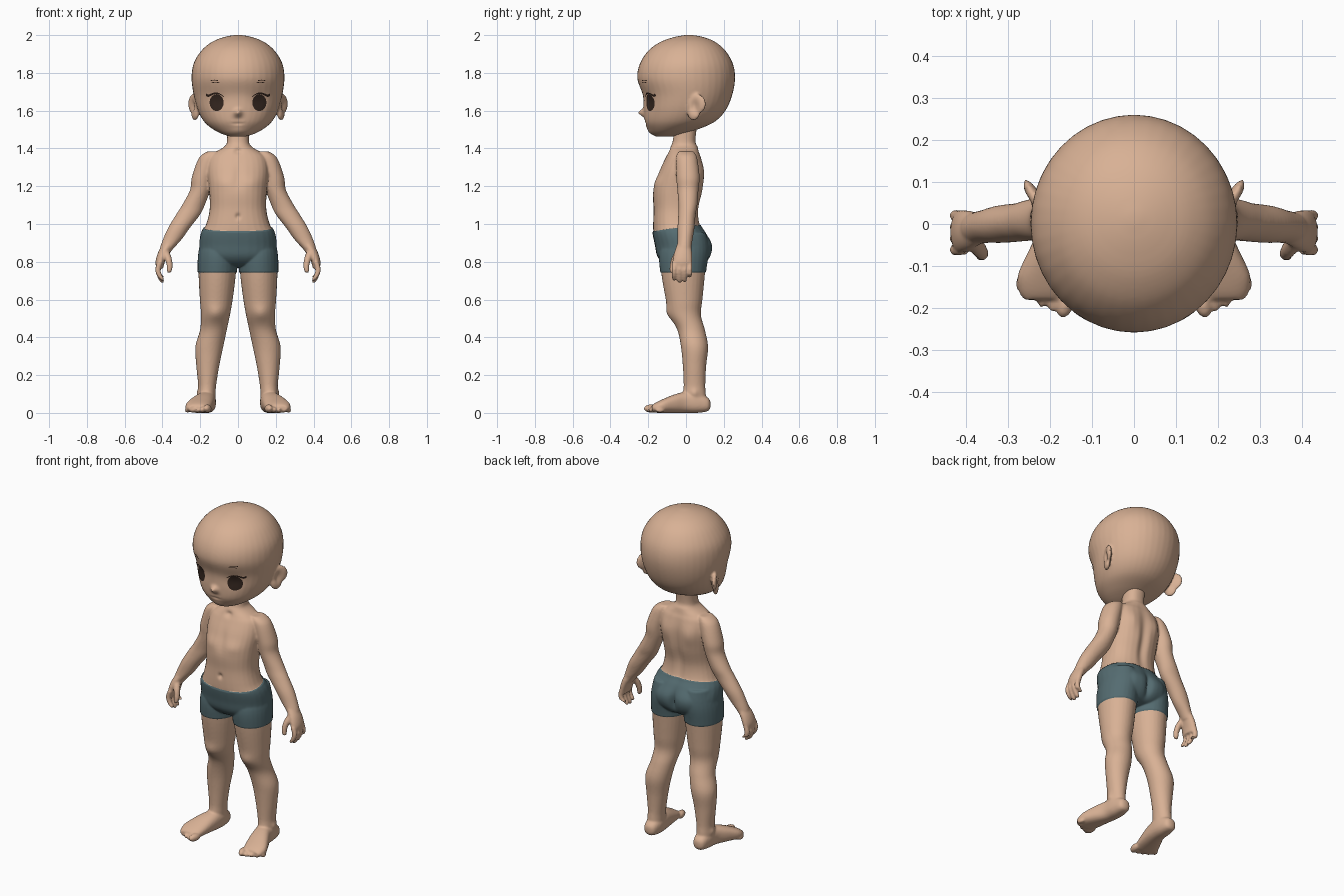
import bpy, bmesh, math
from mathutils import Vector, Matrix
from mathutils.bvhtree import BVHTree

if "Cube" in bpy.data.objects:
    bpy.data.objects.remove(bpy.data.objects["Cube"])


def material(name, rgb):
    m = bpy.data.materials.new(name)
    m.use_nodes = True
    m.diffuse_color = (*rgb, 1)
    m.node_tree.nodes["Principled BSDF"].inputs["Base Color"].default_value = (*rgb, 1)
    return m


SKIN = material("skin", (0.69, 0.44, 0.30))
CLOTH = material("shorts_cloth", (0.09, 0.15, 0.165))
EYE = material("eye_brown", (0.035, 0.02, 0.014))
LASH = material("lash_dark", (0.03, 0.016, 0.011))


def spline(rows, steps=5):
    """Smooth curve through rows of numbers."""
    pts = [rows[0], *rows, rows[-1]]
    for a, b, c, d in zip(pts, pts[1:], pts[2:], pts[3:]):
        for k in range(steps):
            t = k / steps
            yield [q + 0.5 * t * (r - p + t * (2 * p - 5 * q + 4 * r - s + t * (3 * (q - r) + s - p)))
                   for p, q, r, s in zip(a, b, c, d)]
    yield rows[-1]


def loft(bm, rows, side=1, axis="z", power=2.0, n=28):
    """Skin over oval rings: (position on axis, centre x, other centre, radius x, other radius)."""
    rings = []
    for t, cx, co, rx, ro in spline(rows):
        ring = []
        for i in range(n):
            a = math.tau * i / n
            c, s = (math.copysign(abs(f) ** (2 / power), f) for f in (math.cos(a), math.sin(a)))
            x, o = side * (cx + rx * c), co + ro * s
            ring.append(bm.verts.new((x, o, t) if axis == "z" else (x, t, o)))
        rings.append(ring)
    for r, q in zip(rings, rings[1:]):
        for i in range(n):
            j = (i + 1) % n
            bm.faces.new((r[i], r[j], q[j], q[i]))
    bm.faces.new(rings[0])
    bm.faces.new(rings[-1])


def blob(bm, centre, radii, turn=0):
    m = Matrix.Translation(centre) @ Matrix.Rotation(turn, 4, "Z") @ Matrix.Diagonal((*radii, 1))
    bmesh.ops.create_uvsphere(bm, u_segments=24, v_segments=16, radius=1, matrix=m)


def push(bm, centre, size, move):
    """Soft sculpt stroke."""
    for v in bm.verts:
        d = sum(((p - c) / s) ** 2 for p, c, s in zip(v.co, centre, size))
        if d < 6:
            v.co += Vector(move) * math.exp(-d)


def fuse(bm, name, voxel):
    """Blend overlapping volumes into one smooth skin."""
    me = bpy.data.meshes.new(name)
    bm.to_mesh(me)
    bm.free()
    ob = bpy.data.objects.new(name, me)
    bpy.context.collection.objects.link(ob)
    mod = ob.modifiers.new("blend", "REMESH")
    mod.mode, mod.voxel_size = "VOXEL", voxel
    mod = ob.modifiers.new("soften", "SMOOTH")
    mod.factor, mod.iterations = 0.5, 5
    out = bpy.data.meshes.new_from_object(ob.evaluated_get(bpy.context.evaluated_depsgraph_get()))
    ob.modifiers.clear()
    ob.data = out
    out.name = name
    out.materials.clear()
    out.materials.append(SKIN)
    bm = bmesh.new()
    bm.from_mesh(out)
    return ob, bm


def finish(ob, bm):
    bmesh.ops.recalc_face_normals(bm, faces=bm.faces)
    for f in bm.faces:
        f.smooth = True
    bm.to_mesh(ob.data)
    bm.free()


# Torso and neck
bm = bmesh.new()
loft(bm, [(1.53, 0, 0, .06, .06), (1.44, 0, -.01, .058, .06), (1.41, 0, -.01, .072, .072),
          (1.38, 0, -.012, .12, .082), (1.35, 0, -.014, .15, .095), (1.28, 0, -.024, .162, .118),
          (1.18, 0, -.042, .153, .132), (1.08, 0, -.052, .15, .12), (1.0, 0, -.05, .168, .124),
          (.95, 0, -.035, .192, .137), (.89, 0, -.015, .2, .145), (.83, 0, -.012, .195, .135),
          (.79, 0, -.01, .15, .1), (.775, 0, -.01, .08, .05)], power=2.3)

for s in (1, -1):
    # Leg
    loft(bm, [(.95, .105, 0, .075, .1), (.85, .107, -.012, .098, .124), (.74, .11, -.015, .099, .116),
              (.6, .115, -.01, .087, .097), (.52, .119, -.005, .077, .084), (.44, .13, .027, .071, .073),
              (.35, .152, .045, .074, .072), (.25, .16, .045, .061, .062), (.15, .163, .045, .048, .057),
              (.1, .165, .045, .046, .06), (.03, .165, .055, .044, .055)], s)
    # Foot and toes
    loft(bm, [(.13, .165, .045, .012, .015), (.115, .165, .045, .035, .036), (.06, .165, .055, .048, .055),
              (0, .17, .056, .051, .056), (-.06, .188, .049, .061, .049), (-.12, .207, .037, .069, .037),
              (-.16, .212, .028, .062, .027), (-.18, .212, .025, .05, .016)], s, "y", 2.4)
    for i in range(5):
        r = .022 if i == 0 else .0165 - .0008 * i
        blob(bm, (s * (.162 + .0265 * i), -.185 + .003 * i * i, r + .001), (r * .95, r * 1.8, r), s * .25)
    # Arm
    loft(bm, [(1.385, .13, 0, .03, .04), (1.35, .155, .003, .052, .056), (1.25, .188, .01, .056, .062),
              (1.18, .2, .01, .054, .056), (1.1, .236, .01, .06, .05), (1.05, .264, .005, .064, .046),
              (.98, .312, 0, .058, .045), (.92, .347, -.005, .05, .04), (.87, .378, -.01, .036, .038),
              (.84, .39, -.012, .025, .035)], s)
    # Palm, fingers and thumb
    loft(bm, [(.9, .365, -.01, .03, .034), (.85, .394, -.015, .029, .047), (.8, .412, -.018, .025, .052),
              (.765, .414, -.018, .018, .045)], s)
    for i, tip in enumerate((.7, .688, .692, .715)):
        y = -.062 + .0275 * i
        loft(bm, [(.8, .412, y, .015, .013), (.76, .424, y, .015, .0135), (.73, .417, y, .0145, .013),
                  (tip + .01, .403, y, .013, .012), (tip, .398, y, .006, .006)], s, n=14)
    loft(bm, [(.86, .385, -.035, .02, .02), (.82, .37, -.058, .019, .019), (.78, .362, -.07, .016, .016),
              (.75, .364, -.074, .013, .013), (.742, .366, -.074, .006, .006)], s, n=14)

body, bm = fuse(bm, "body", .006)

# Surface modelling: navel, spine, seat, chest, collarbones, shoulder blades, knees
push(bm, (0, -.172, 1.04), (.012, .03, .014), (0, .012, 0))
push(bm, (0, .08, 1.15), (.025, .05, .16), (0, -.016, 0))
push(bm, (0, .13, .86), (.02, .06, .06), (0, -.025, 0))
push(bm, (0, -.15, 1.25), (.02, .05, .07), (0, .006, 0))
push(bm, (0, -.09, 1.385), (.02, .04, .015), (0, .01, 0))
for s in (1, -1):
    push(bm, (s * .08, .08, 1.27), (.04, .05, .06), (0, .01, 0))
    push(bm, (s * .085, .12, .88), (.05, .06, .06), (0, .008, 0))
    push(bm, (s * .075, -.15, 1.22), (.05, .05, .035), (0, -.007, 0))
    push(bm, (s * .12, -.085, .53), (.04, .04, .04), (0, -.01, 0))
    push(bm, (s * .21, .045, .105), (.018, .02, .02), (s * .007, 0, 0))

# Shorts: clean waist and hem cuts, then colour by height
HEM, WAIST, SLOPE = .742, .985, .13
for co, no in (((0, 0, HEM), (0, 0, 1)), ((0, 0, WAIST), (0, -SLOPE, 1))):
    bmesh.ops.bisect_plane(bm, geom=bm.verts[:] + bm.edges[:] + bm.faces[:], plane_co=co, plane_no=no)
body.data.materials.append(CLOTH)
for f in bm.faces:
    c = f.calc_center_median()
    f.material_index = int(abs(c.x) < .25 and HEM < c.z < WAIST + SLOPE * c.y)
bm.normal_update()
for v in [v for v in bm.verts if v.link_faces and all(f.material_index for f in v.link_faces)]:
    v.co += v.normal * .005
finish(body, bm)

# Head and ears
bm = bmesh.new()
loft(bm, [(1.462, 0, -.115, .035, .04), (1.475, 0, -.1, .08, .08), (1.5, 0, -.07, .13, .13),
          (1.54, 0, -.035, .178, .185), (1.6, 0, -.008, .212, .217), (1.68, 0, .008, .234, .236),
          (1.77, 0, .001, .246, .259), (1.85, 0, .002, .235, .246), (1.92, 0, .005, .192, .202),
          (1.965, 0, .01, .136, .143), (1.99, 0, .015, .072, .076), (2.001, 0, .015, .015, .015)], n=40)
for s in (1, -1):
    blob(bm, (s * .235, .055, 1.635), (.017, .056, .055), -s * .45)
    blob(bm, (s * .228, .04, 1.59), (.016, .036, .042), -s * .45)
head, bm = fuse(bm, "head", .007)

# Nose, lips, chin, eye sockets and ear hollows
push(bm, (0, -.225, 1.588), (.02, .05, .018), (0, -.028, .002))
push(bm, (0, -.22, 1.555), (.03, .06, .014), (0, .004, 0))
push(bm, (0, -.215, 1.532), (.03, .06, .007), (0, .006, 0))
push(bm, (0, -.19, 1.49), (.04, .05, .02), (0, -.006, 0))
for s in (1, -1):
    push(bm, (s * .11, -.195, 1.65), (.045, .05, .045), (0, .008, 0))
    push(bm, (s * .25, .045, 1.625), (.02, .024, .035), (-s * .016, 0, 0))
finish(head, bm)

# Eyes, lashes and brows: thin plates laid on the face
bm = bmesh.new()
bm.from_mesh(head.data)
face_tree = BVHTree.FromBMesh(bm)
bm.free()


def plate(name, mat, shape, nu, nv, lift):
    bm = bmesh.new()
    grid = []
    for i in range(nu + 1):
        row = []
        for j in range(nv + 1):
            x, z = shape(i / nu, j / nv)
            hit, normal, _, _ = face_tree.ray_cast(Vector((x, -1, z)), Vector((0, 1, 0)))
            row.append(bm.verts.new(hit + normal * lift))
        grid.append(row)
    for r, q in zip(grid, grid[1:]):
        for j in range(nv):
            bm.faces.new((r[j], q[j], q[j + 1], r[j + 1]))
    bmesh.ops.remove_doubles(bm, verts=bm.verts, dist=1e-5)
    me = bpy.data.meshes.new(name)
    ob = bpy.data.objects.new(name, me)
    bpy.context.collection.objects.link(ob)
    me.materials.append(mat)
    finish(ob, bm)
    if sum(p.normal.y for p in me.polygons) > 0:
        me.flip_normals()


for s, side in ((1, "left"), (-1, "right")):
    def eye(u, v):
        a = math.tau * u
        return s * (.112 + .037 * v * math.cos(a)), 1.643 + .045 * v * math.sin(a)

    def lash(u, v):
        return (s * (.072 + .095 * u),
                1.674 + .02 * math.sin(math.pi * min(u * 1.15, 1)) + .012 * u ** 6 + (v - .5) * (.004 + .01 * u))

    plate(side + "_eye", EYE, eye, 32, 6, .002)
    plate(side + "_lash", LASH, lash, 16, 2, .004)
    for k, z in enumerate((1.748, 1.759)):
        def brow(u, v):
            return s * (.098 + .006 * k + .04 * u), z + .003 * math.sin(math.pi * u) + (v - .5) * .004
        plate(f"{side}_brow_{k + 1}", LASH, brow, 10, 1, .002)
